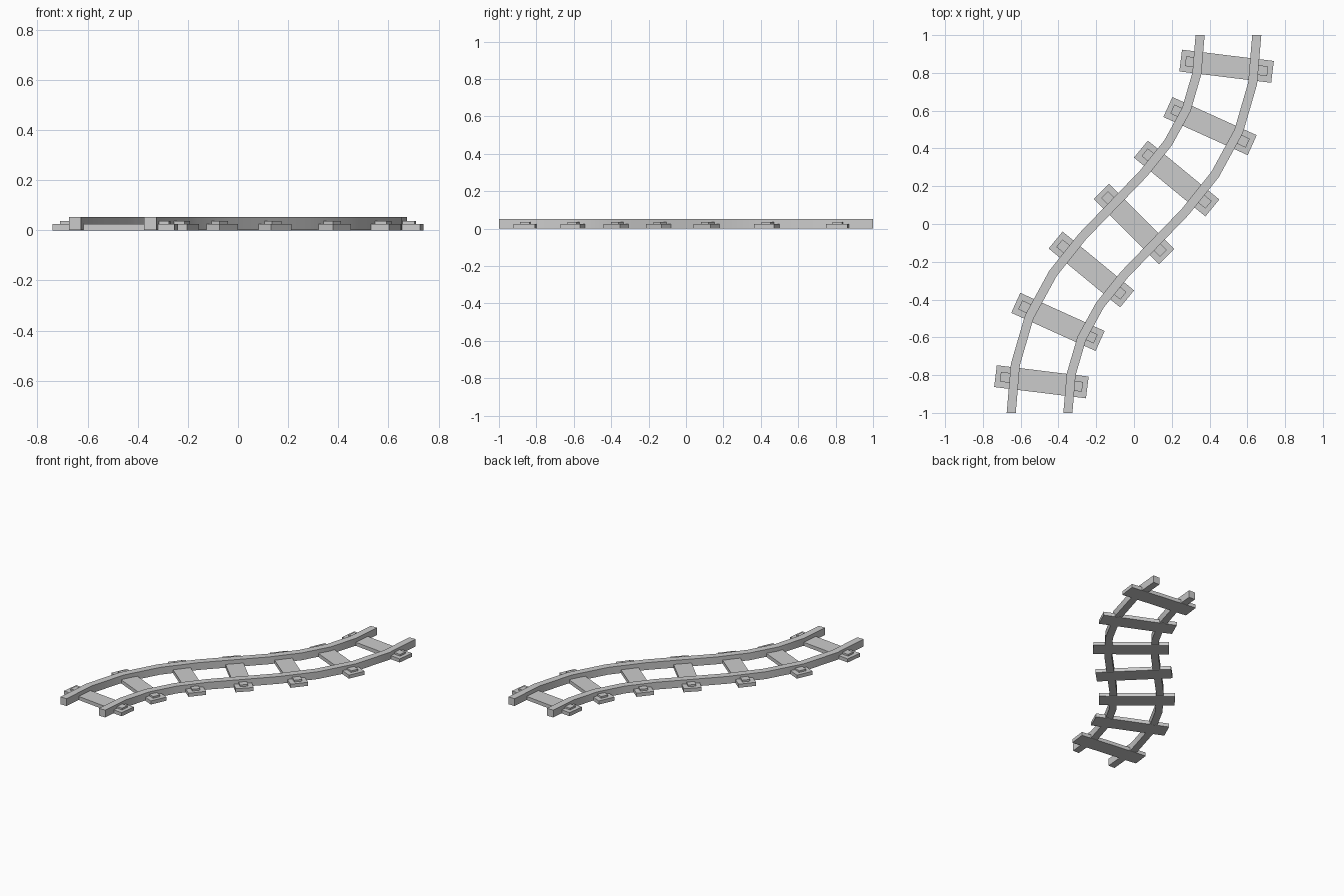
import bpy, bmesh, math
from mathutils import Vector, Matrix
from mathutils.geometry import interpolate_bezier

if "Cube" in bpy.data.objects:
    bpy.data.objects.remove(bpy.data.objects["Cube"])

# S-shaped centre line, resampled by arc length
N = 400
path = interpolate_bezier(Vector((-.5, -1, 0)), Vector((-.5, 0, 0)),
                          Vector((.5, 0, 0)), Vector((.5, 1, 0)), N + 1)
dist = [0.0]
for a, b in zip(path, path[1:]):
    dist.append(dist[-1] + (b - a).length)


def frame(f):
    """Point and heading at fraction f of the track length."""
    s = f * dist[-1]
    i = next((k for k in range(N) if dist[k + 1] >= s), N - 1)
    u = min(1, (s - dist[i]) / (dist[i + 1] - dist[i]))
    t = (i + u) / N
    tangent = Vector((2 * t * (1 - t), (1 - t) ** 2 + t ** 2, 0))
    return path[i].lerp(path[i + 1], u), tangent.normalized()


def finish(bm, name):
    bmesh.ops.recalc_face_normals(bm, faces=bm.faces)
    me = bpy.data.meshes.new(name)
    bm.to_mesh(me)
    bm.free()
    ob = bpy.data.objects.new(name, me)
    bpy.context.collection.objects.link(ob)
    return ob


def rail(name, offset):
    """Rectangular profile swept along the track in ten segments."""
    bm = bmesh.new()
    rings = []
    for i in range(11):
        p, t = frame(i / 10)
        side = Vector((t.y, -t.x, 0))
        rings.append([bm.verts.new(p + side * (offset + w) + Vector((0, 0, z)))
                      for w, z in ((-.024, .002), (.024, .002), (.024, .053), (-.024, .053))])
    for a, b in zip(rings, rings[1:]):
        for k in range(4):
            bm.faces.new((a[k], a[k - 1], b[k - 1], b[k]))
    bm.faces.new(rings[0])
    bm.faces.new(rings[-1])
    ob = finish(bm, name)
    bpy.ops.object.select_all(action='DESELECT')
    ob.select_set(True)
    bpy.context.view_layer.objects.active = ob
    bpy.ops.object.shade_smooth_by_angle(angle=math.radians(30))


def box(name, f, x0, x1, half_w, z0, z1):
    """Box laid across the track at fraction f."""
    p, t = frame(f)
    m = (Matrix.Translation(p) @ Matrix.Rotation(math.atan2(-t.x, t.y), 4, 'Z')
         @ Matrix.Translation(((x0 + x1) / 2, 0, (z0 + z1) / 2))
         @ Matrix.Diagonal((x1 - x0, 2 * half_w, z1 - z0, 1)))
    bm = bmesh.new()
    bmesh.ops.create_cube(bm, size=1, matrix=m)
    finish(bm, name)


# Rails
rail("left_rail", -.15)
rail("right_rail", .15)

# Sleepers with a small clamp plate outside each rail
for i in range(7):
    f = (i + .5) / 7
    box(f"sleeper_{i + 1}", f, -.245, .245, .058, 0, .025)
    box(f"left_clamp_{i + 1}", f, -.219, -.16, .026, .02, .037)
    box(f"right_clamp_{i + 1}", f, .16, .219, .026, .02, .037)
